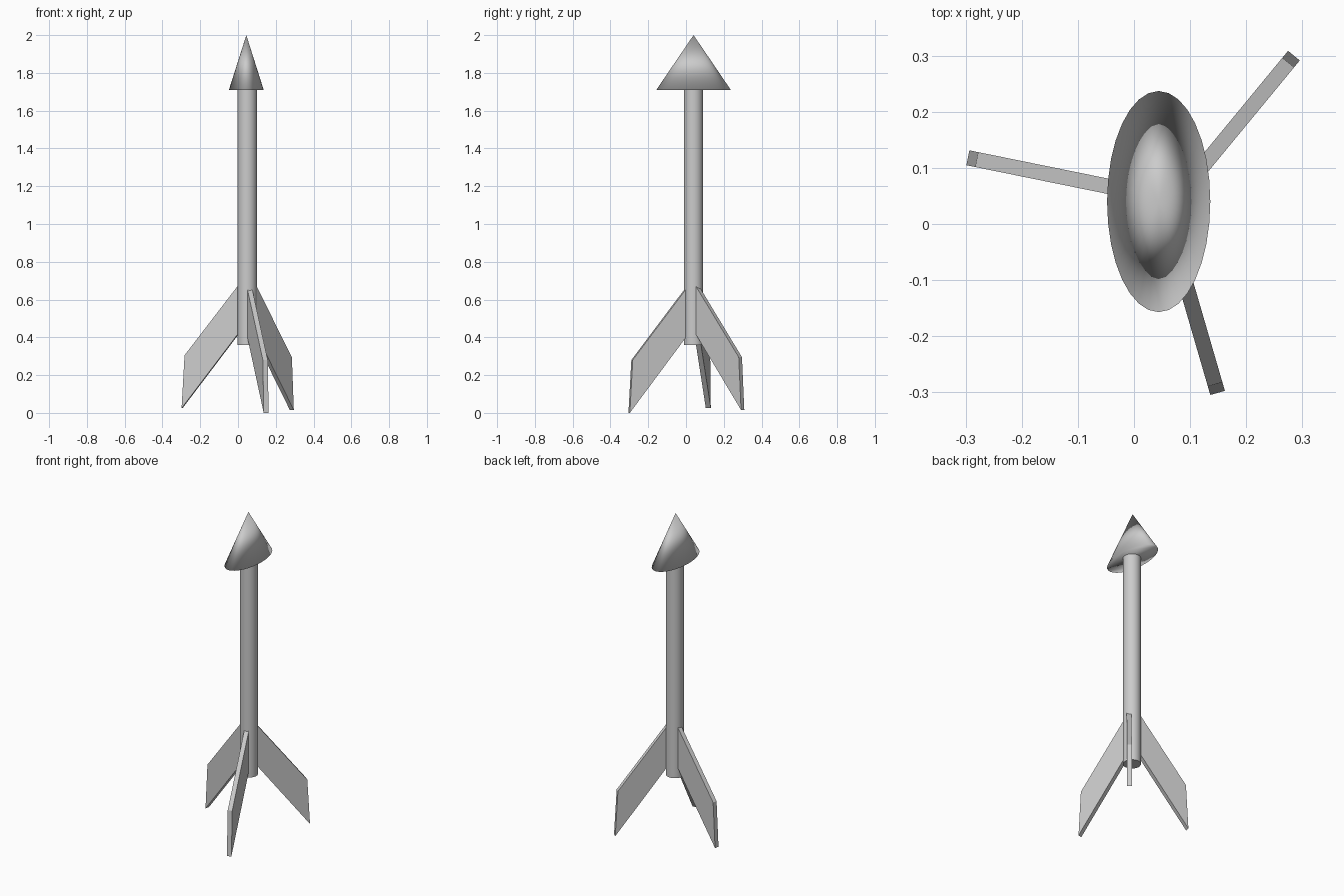
import bpy, math
from mathutils import Vector

if "Cube" in bpy.data.objects:
    bpy.data.objects.remove(bpy.data.objects["Cube"])

# Shaft
bpy.ops.mesh.primitive_cylinder_add(vertices=32, radius=0.051, depth=1.355,
                                    location=(0.049, 0.04, 0.36 + 1.355 / 2))
shaft = bpy.context.object
shaft.name = "shaft"
bpy.ops.object.shade_smooth_by_angle()

# Flattened arrow-like nose cone, shaded smooth all over
bpy.ops.mesh.primitive_cone_add(vertices=32, radius1=1, radius2=0, depth=0.29,
                                location=(0.044, 0.04, 1.855))
nose = bpy.context.object
nose.name = "nose_cone"
nose.scale = (0.092, 0.197, 1)
bpy.ops.object.transform_apply(location=False, rotation=False, scale=True)
bpy.ops.object.shade_smooth()

# Swept fin profile: (distance inward from the tip, height above the tip)
PROFILE = [(0, 0), (0.016, 0.28), (0.315, 0.662), (0.315, 0.407)]
THICKNESS = 0.027


def fin(name, tip, degrees):
    a = math.radians(degrees)
    inward = Vector((-math.cos(a), -math.sin(a), 0))
    side = Vector((-math.sin(a), math.cos(a), 0)) * THICKNESS / 2
    base = Vector(tip)
    mid = [base + inward * s + Vector((0, 0, z)) for s, z in PROFILE]
    verts = [p - side for p in mid] + [p + side for p in mid]
    faces = [(0, 1, 2, 3), (7, 6, 5, 4)]
    faces += [(i, i + 4, (i + 1) % 4 + 4, (i + 1) % 4) for i in range(4)]
    mesh = bpy.data.meshes.new(name)
    mesh.from_pydata(verts, [], faces)
    ob = bpy.data.objects.new(name, mesh)
    bpy.context.collection.objects.link(ob)
    # Consistent outward normals
    import bmesh
    bm = bmesh.new()
    bm.from_mesh(mesh)
    bmesh.ops.recalc_face_normals(bm, faces=bm.faces)
    bm.to_mesh(mesh)
    bm.free()


# Three fins spread around the tail
fin("left_fin", (-0.296, 0.118, 0.025), 168.5)
fin("back_fin", (0.285, 0.300, 0.015), 50.5)
fin("front_fin", (0.149, -0.301, 0.0), 286.2)
